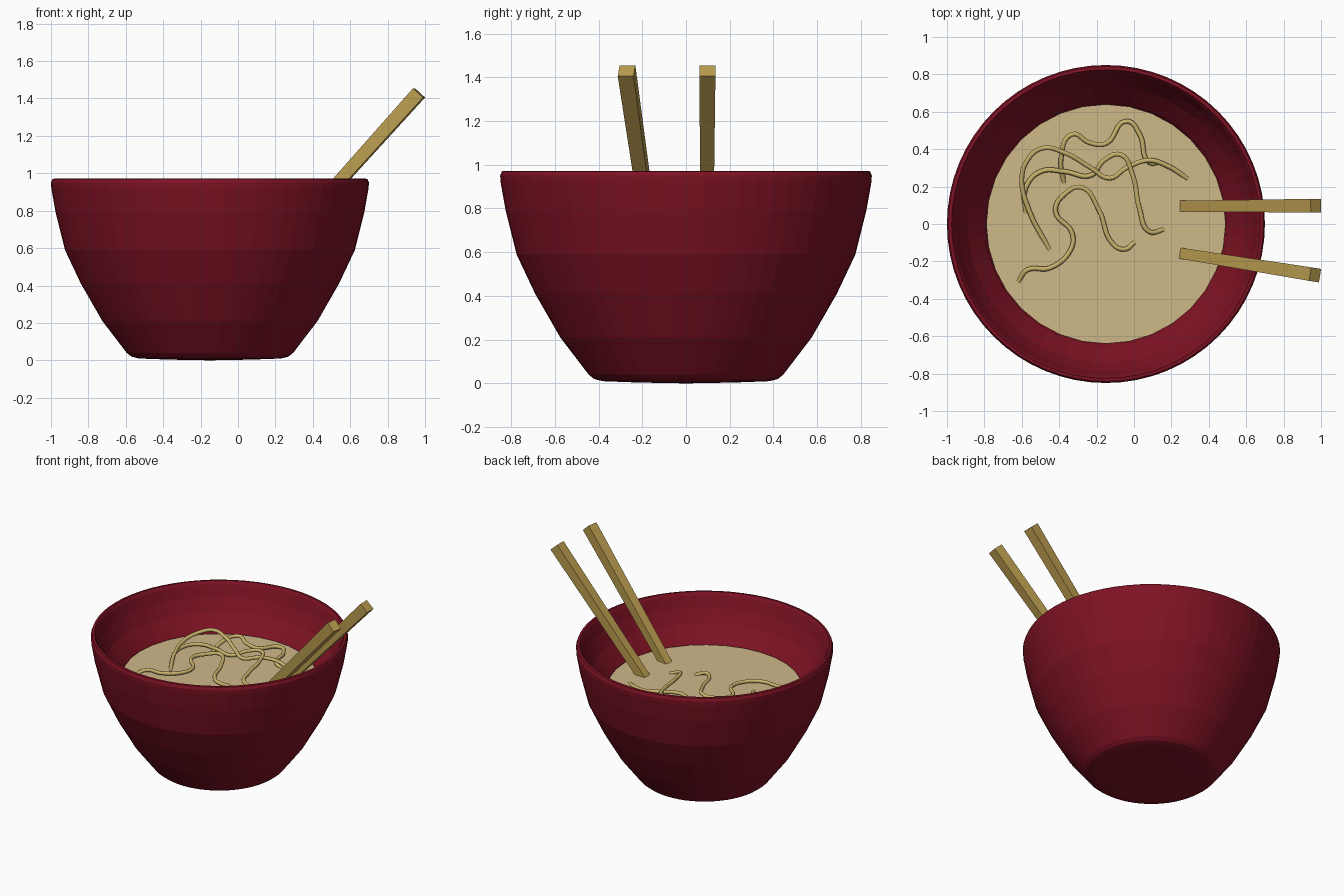
import bpy, bmesh, math
from mathutils import Vector

if "Cube" in bpy.data.objects:
    bpy.data.objects.remove(bpy.data.objects["Cube"])

CX = -0.15          # bowl axis
SOUP_Z = 0.67


def material(name, rgb):
    m = bpy.data.materials.new(name)
    m.diffuse_color = (*rgb, 1)
    m.use_nodes = True
    m.node_tree.nodes["Principled BSDF"].inputs["Base Color"].default_value = m.diffuse_color
    return m


def mesh_object(name, bm, mat):
    bmesh.ops.recalc_face_normals(bm, faces=bm.faces)
    me = bpy.data.meshes.new(name)
    bm.to_mesh(me)
    bm.free()
    ob = bpy.data.objects.new(name, me)
    ob.data.materials.append(mat)
    bpy.context.collection.objects.link(ob)
    return ob


def lathe(name, profile, steps, mat):
    bm = bmesh.new()
    vs = [bm.verts.new((r, 0, z)) for r, z in profile]
    es = [bm.edges.new(p) for p in zip(vs, vs[1:])]
    bmesh.ops.spin(bm, geom=vs + es, cent=(0, 0, 0), axis=(0, 0, 1),
                   angle=math.tau, steps=steps, use_duplicate=False)
    bmesh.ops.remove_doubles(bm, verts=bm.verts, dist=1e-4)
    ob = mesh_object(name, bm, mat)
    ob.location.x = CX
    return ob


red = material("red_lacquer", (0.21, 0.006, 0.017))
broth = material("broth", (0.62, 0.48, 0.25))
dough = material("dough", (0.58, 0.45, 0.15))
wood = material("wood", (0.50, 0.34, 0.08))

# Bowl: outer wall, rounded rim, inner wall
lathe("bowl", [
    (0, 0), (0.22, 0.004), (0.38, 0.01), (0.42, 0.02), (0.445, 0.04),
    (0.575, 0.21), (0.69, 0.41), (0.775, 0.59), (0.825, 0.79),
    (0.848, 0.92), (0.85, 0.95), (0.842, 0.97), (0.825, 0.972),
    (0.812, 0.95), (0.785, 0.87), (0.74, 0.78), (0.65, 0.66),
    (0.53, 0.40), (0.38, 0.18), (0.30, 0.12), (0, 0.10)], 64, red)

# Soup surface
bm = bmesh.new()
bmesh.ops.create_circle(bm, cap_ends=True, segments=32, radius=0.64)
soup = mesh_object("soup", bm, broth)
soup.location = (CX, 0, SOUP_Z)
for p in soup.data.polygons:
    if p.normal.z < 0:
        p.flip()


# Chopsticks: tapered square bars leaning over the rim
def chopstick(name, low, high, w_low, w_high):
    low, high = Vector(low), Vector(high)
    d = (high - low).normalized()
    side = Vector((0, 0, 1)).cross(d).normalized()
    up = d.cross(side)
    bm = bmesh.new()
    rings = []
    for c, w in ((low, w_low), (high, w_high)):
        rings.append([bm.verts.new(c + side * a * w / 2 + up * b * w / 2)
                      for a, b in ((-1, -1), (1, -1), (1, 1), (-1, 1))])
    for ring in rings:
        bm.faces.new(ring)
    for i in range(4):
        j = (i + 1) % 4
        bm.faces.new((rings[0][i], rings[0][j], rings[1][j], rings[1][i]))
    mesh_object(name, bm, wood)


chopstick("chopstick_back", (0.24, 0.095, 0.62), (0.972, 0.098, 1.43), 0.058, 0.073)
chopstick("chopstick_front", (0.24, -0.155, 0.62), (0.968, -0.272, 1.43), 0.058, 0.073)

# Noodles: thin tubes on smooth paths, ends dipping into the soup
NOODLES = [
    [(-.45, -.14, .66), (-.56, .07, .69), (-.60, .24, .71), (-.57, .34, .73),
     (-.49, .405, .75), (-.37, .38, .74), (-.23, .30, .71), (-.13, .245, .70),
     (-.04, .30, .71), (.08, .34, .70), (.18, .31, .685), (.29, .24, .66)],
    [(-.58, .06, .66), (-.58, .19, .685), (-.50, .28, .69), (-.37, .28, .69),
     (-.23, .26, .69), (-.16, .34, .71), (-.07, .37, .72), (-.01, .27, .71),
     (.03, .08, .70), (.08, -.04, .69), (.16, -.03, .66)],
    [(-.375, .22, .66), (-.39, .35, .70), (-.33, .48, .72), (-.24, .435, .71),
     (-.15, .43, .70), (-.04, .55, .69), (.03, .48, .69), (.08, .33, .685),
     (.14, .33, .66)],
    [(-.62, -.31, .66), (-.57, -.245, .685), (-.45, -.235, .69),
     (-.34, -.14, .69), (-.33, -.05, .69), (-.42, .07, .695), (-.37, .16, .70),
     (-.28, .195, .71), (-.19, .08, .70), (-.11, -.11, .69),
     (-.05, -.135, .685), (.0, -.10, .665)],
]
for n, pts in enumerate(NOODLES, 1):
    cu = bpy.data.curves.new(f"noodle_{n}", 'CURVE')
    cu.dimensions = '3D'
    cu.bevel_depth = 0.013
    cu.bevel_resolution = 2
    cu.resolution_u = 6
    cu.use_fill_caps = True
    sp = cu.splines.new('BEZIER')
    sp.bezier_points.add(len(pts) - 1)
    for bp, co in zip(sp.bezier_points, pts):
        bp.co = co
        bp.handle_left_type = bp.handle_right_type = 'AUTO'
    cu.materials.append(dough)
    bpy.context.collection.objects.link(bpy.data.objects.new(f"noodle_{n}", cu))
